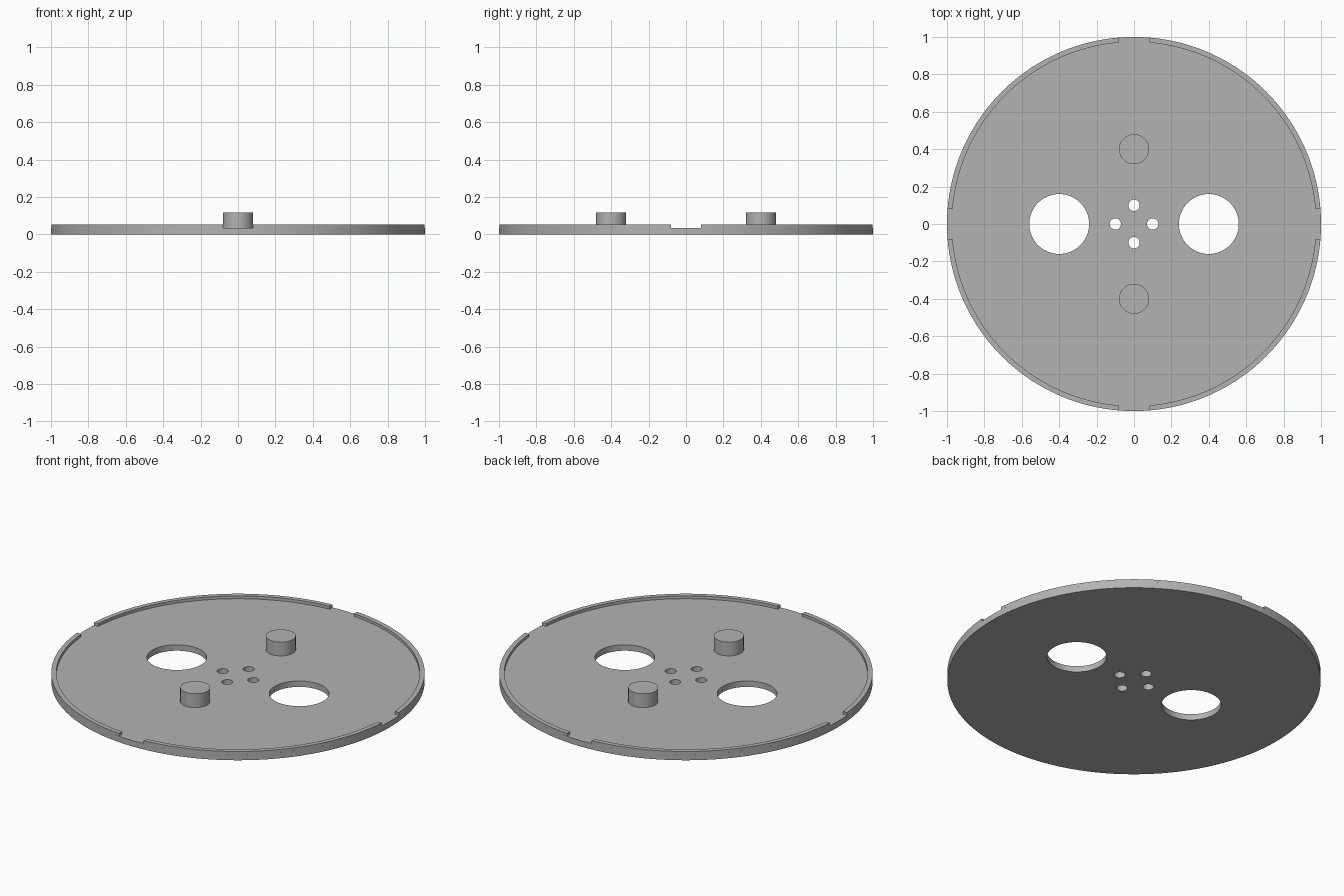
import bpy, bmesh
from math import asin, cos, sin, pi, radians

cube = bpy.data.objects.get("Cube")
if cube:
    bpy.data.objects.remove(cube, do_unlink=True)

FLOOR, RIM_TOP, PEG_TOP = 0.035, 0.052, 0.117
RIM_INNER, NOTCH = 0.973, 0.08

grey = bpy.data.materials.new("plain grey")
grey.use_nodes = True
colour = (0.45, 0.45, 0.45, 1)
grey.diffuse_color = colour
grey.node_tree.nodes["Principled BSDF"].inputs["Base Color"].default_value = colour


def activate(obj):
    bpy.ops.object.select_all(action='DESELECT')
    obj.select_set(True)
    bpy.context.view_layer.objects.active = obj


def smooth(obj):
    activate(obj)
    bpy.ops.object.shade_smooth_by_angle(angle=radians(30))


def cylinder(name, x, y, radius, bottom, top, sides=64):
    bpy.ops.mesh.primitive_cylinder_add(vertices=sides, radius=radius, depth=top - bottom,
                                        location=(x, y, (bottom + top) / 2))
    obj = bpy.context.object
    obj.name = name
    obj.data.materials.append(grey)
    return obj


def arc(radius, turn, steps=40):
    # Arc of one quadrant, stopping at the straight notch sides
    start = asin(NOTCH / radius)
    span = pi / 2 - 2 * start
    angles = [turn + start + span * i / steps for i in range(steps + 1)]
    return [(radius * cos(a), radius * sin(a)) for a in angles]


# Disc with two large openings and four small screw holes
disc = cylinder("base_disc", 0, 0, 1, 0, FLOOR, 192)
holes = [(-0.4, 0, 0.16), (0.4, 0, 0.16)]
holes += [(0.1 * cos(i * pi / 2), 0.1 * sin(i * pi / 2), 0.03) for i in range(4)]
for x, y, radius in holes:
    cutter = cylinder("hole_cutter", x, y, radius, -0.1, 0.1)
    cutter.hide_render = True
    cut = disc.modifiers.new("hole", 'BOOLEAN')
    cut.operation = 'DIFFERENCE'
    cut.solver = 'EXACT'
    cut.object = cutter
    activate(disc)
    bpy.ops.object.modifier_apply(modifier=cut.name)
    bpy.data.objects.remove(cutter, do_unlink=True)
smooth(disc)

# Raised rim in four arcs, separated by notches
bm = bmesh.new()
for quadrant in range(4):
    turn = quadrant * pi / 2
    rows = []
    for radius, z in ((1, FLOOR), (1, RIM_TOP), (RIM_INNER, RIM_TOP), (RIM_INNER, FLOOR)):
        rows.append([bm.verts.new((x, y, z)) for x, y in arc(radius, turn)])
    for a, b in zip(rows, rows[1:] + rows[:1]):
        for i in range(len(a) - 1):
            bm.faces.new((a[i], a[i + 1], b[i + 1], b[i]))
    for end in (0, -1):
        bm.faces.new([row[end] for row in rows])
bmesh.ops.recalc_face_normals(bm, faces=bm.faces)
mesh = bpy.data.meshes.new("notched_rim")
bm.to_mesh(mesh)
bm.free()
mesh.materials.append(grey)
rim = bpy.data.objects.new("notched_rim", mesh)
bpy.context.collection.objects.link(rim)
smooth(rim)

# Two round pegs
for name, y in (("front_peg", -0.4), ("back_peg", 0.4)):
    smooth(cylinder(name, 0, y, 0.08, FLOOR, PEG_TOP))
